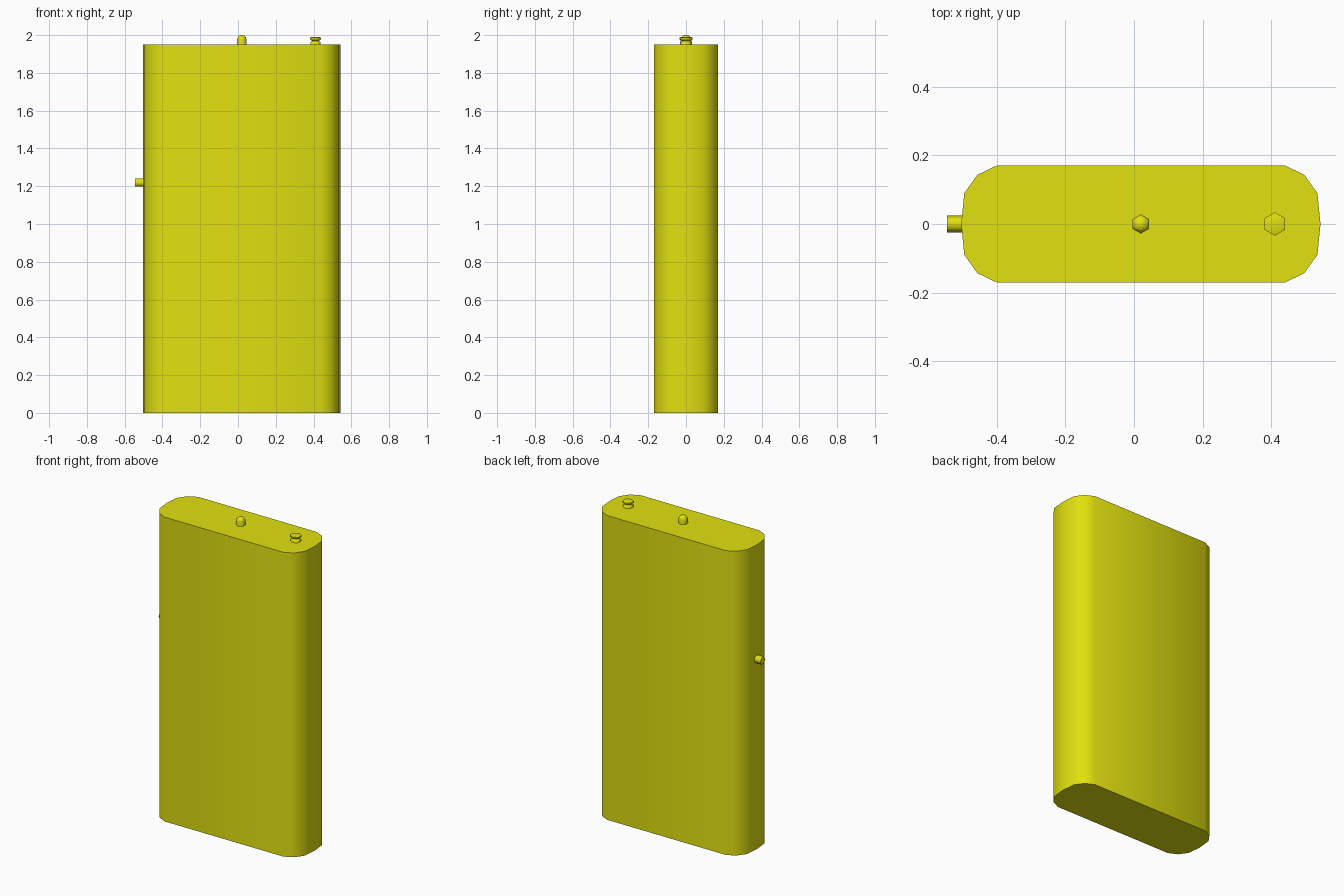
import bpy, bmesh, math
from mathutils import Matrix

if "Cube" in bpy.data.objects:
    bpy.data.objects.remove(bpy.data.objects["Cube"])

yellow = bpy.data.materials.new("flask yellow")
yellow.diffuse_color = (0.75, 0.75, 0.005, 1)
yellow.use_nodes = True
yellow.node_tree.nodes["Principled BSDF"].inputs["Base Color"].default_value = yellow.diffuse_color


def finish(name, bm, angle):
    bmesh.ops.recalc_face_normals(bm, faces=bm.faces)
    mesh = bpy.data.meshes.new(name)
    bm.to_mesh(mesh)
    bm.free()
    mesh.materials.append(yellow)
    ob = bpy.data.objects.new(name, mesh)
    bpy.context.collection.objects.link(ob)
    bpy.ops.object.select_all(action='DESELECT')
    bpy.context.view_layer.objects.active = ob
    ob.select_set(True)
    bpy.ops.object.shade_smooth_by_angle(angle=math.radians(angle))
    return ob


def lathe(name, profile, matrix, angle=65, sides=6):
    """Stack of hexagonal rings (radius, height), corners towards +-y, closed at both ends."""
    bm = bmesh.new()
    rings = []
    for r, h in profile:
        rings.append([bm.verts.new((r * math.sin(math.tau * i / sides),
                                    r * math.cos(math.tau * i / sides), h))
                      for i in range(sides)])
    for a, b in zip(rings, rings[1:]):
        for i in range(sides):
            j = (i + 1) % sides
            bm.faces.new((a[i], a[j], b[j], b[i]))
    bm.faces.new(rings[0])
    bm.faces.new(rings[-1])
    bm.transform(matrix)
    return finish(name, bm, angle)


# Tall body: rounded-end outline mirrored about its own centre, pulled up
quarter = [(0.42, 0.17), (0.476, 0.143), (0.514, 0.09), (0.523, 0.0)]
right = quarter + [(x, -y) for x, y in quarter[-2::-1]]
outline = right + [(-x, -y) for x, y in right]
bm = bmesh.new()
base = bm.faces.new([bm.verts.new((x + 0.02, y, 0)) for x, y in outline])
top = bmesh.ops.extrude_face_region(bm, geom=[base], use_keep_orig=True)
bmesh.ops.translate(bm, vec=(0, 0, 1.95),
                    verts=[v for v in top["geom"] if isinstance(v, bmesh.types.BMVert)])
finish("body", bm, 50)

# Domed button in the middle of the top
lathe("top_button", [(0.028, 1.94), (0.028, 1.978), (0.024, 1.99), (0.014, 1.998), (0.004, 2.0)],
      Matrix.Translation((0.02, 0, 0)))

# Flared knob near the right end
lathe("top_knob", [(0.031, 1.94), (0.031, 1.962), (0.02, 1.969), (0.034, 1.977),
                   (0.034, 1.987), (0.024, 1.99)],
      Matrix.Translation((0.41, 0, 0)))

# Short spout on the left edge
lathe("side_spout", [(0.025, 0.49), (0.025, 0.545)],
      Matrix.Translation((0, 0, 1.219)) @ Matrix.Rotation(-math.pi / 2, 4, 'Y'))
